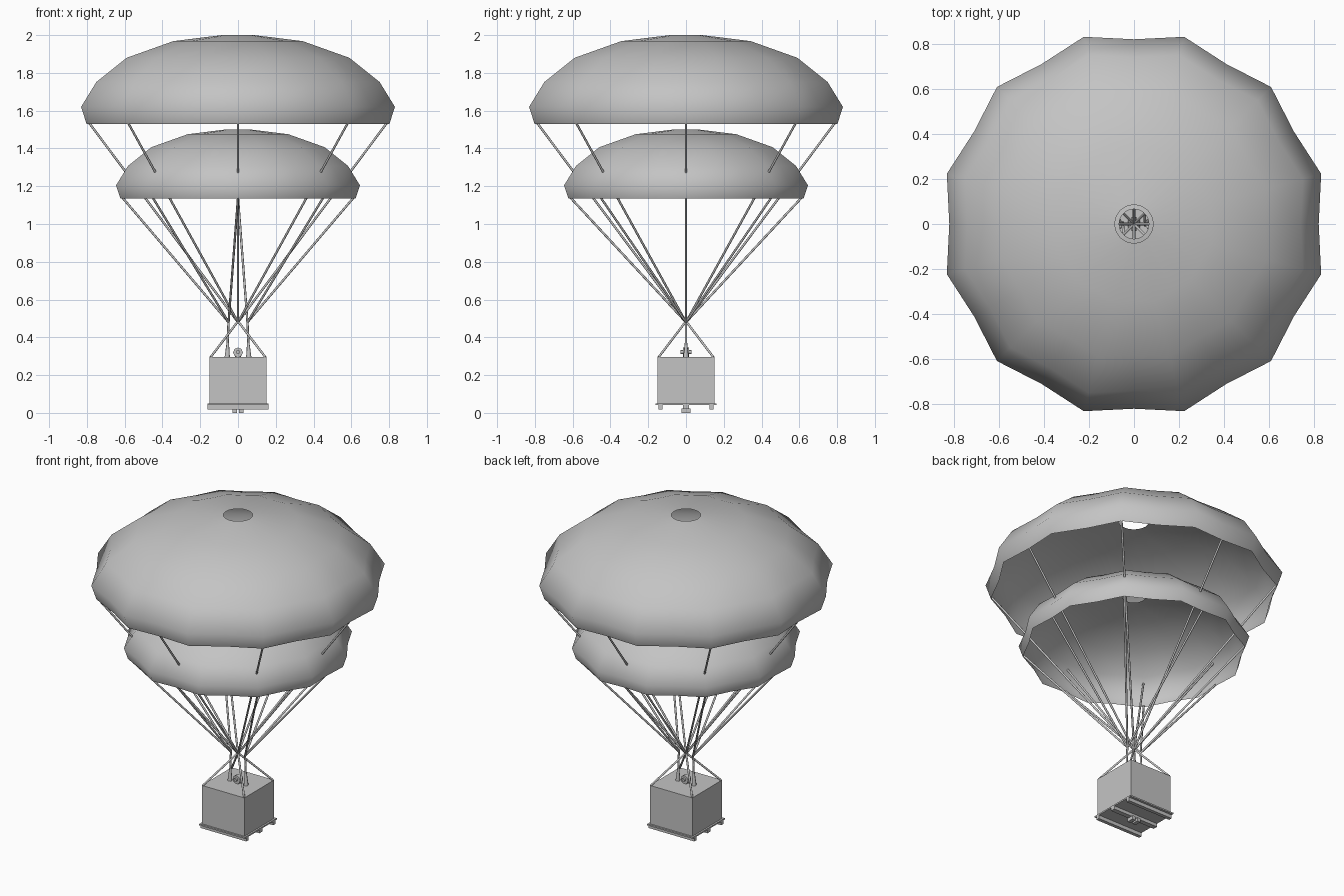
import bpy, bmesh
from math import sin, cos, radians
from mathutils import Vector

if "Cube" in bpy.data.objects:
    bpy.data.objects.remove(bpy.data.objects["Cube"])

grey = bpy.data.materials.new("plain grey")
grey.diffuse_color = (0.55, 0.55, 0.55, 1)
grey.use_nodes = True
grey.node_tree.nodes["Principled BSDF"].inputs["Base Color"].default_value = grey.diffuse_color


def finish(name, bm, smooth=False):
    me = bpy.data.meshes.new(name)
    bm.to_mesh(me)
    bm.free()
    ob = bpy.data.objects.new(name, me)
    bpy.context.collection.objects.link(ob)
    me.materials.append(grey)
    for p in me.polygons:
        p.use_smooth = smooth
    return ob


def box(name, center, size):
    bm = bmesh.new()
    bmesh.ops.create_cube(bm, size=1)
    for v in bm.verts:
        v.co = Vector(center) + v.co * Vector(size)
    return finish(name, bm)


def rod(name, a, b, r1=0.006, r2=None, sides=8):
    a, b = Vector(a), Vector(b)
    bm = bmesh.new()
    bmesh.ops.create_cone(bm, cap_ends=True, segments=sides, radius1=r1,
                          radius2=r1 if r2 is None else r2, depth=(b - a).length)
    ob = finish(name, bm, True)
    ob.location = (a + b) / 2
    ob.rotation_mode = 'QUATERNION'
    ob.rotation_quaternion = Vector((0, 0, 1)).rotation_difference(b - a)
    ob.data.set_sharp_from_angle(angle=radians(50))
    return ob


# Canopy: 12 ribs with the fabric drawn in slightly between them, open vent on top
PROFILE = [(0.085, 0.47), (0.355, 0.438), (0.61, 0.35),
           (0.776, 0.222), (0.86, 0.09), (0.83, 0.0)]


def canopy(name, scale, base):
    bm = bmesh.new()
    rings = []
    for i, (r, z) in enumerate(PROFILE):
        ring = []
        for k in range(24):
            a = radians(15 * k)
            rr = r * (1 if k % 2 or i == 0 else 0.953)
            ring.append(bm.verts.new((rr * cos(a) * scale, rr * sin(a) * scale,
                                      base + z * scale)))
        rings.append(ring)
    for lo, hi in zip(rings[1:], rings):
        for k in range(24):
            n = (k + 1) % 24
            bm.faces.new((lo[k], lo[n], hi[n], hi[k]))
    finish(name, bm, True)


canopy("upper_canopy", 1.0, 1.53)
canopy("lower_canopy", 0.777, 1.135)

# Suspension lines, eight per canopy
for k in range(8):
    a = radians(45 * k)
    r = 0.822 if k % 2 else 0.788
    top = Vector((r * cos(a), r * sin(a), 0))
    rod("upper_line", (0, 0, 0.48), top + Vector((0, 0, 1.535)))
    side = 1 if k in (0, 1, 2, 7) else -1
    rod("lower_line", (0.05 * side, 0, 0.48), top * 0.777 + Vector((0, 0, 1.14)))

# Crate with corner slings
box("crate", (0, 0, 0.1725), (0.3, 0.3, 0.245))
for sx in (-1, 1):
    for sy in (-1, 1):
        rod("corner_sling", (0.145 * sx, 0.145 * sy, 0.295), (0, 0, 0.485))
    # Release straps and their tapered fittings
    rod("release_strap", (0.055 * sx, 0, 0.36), (0.05 * sx, 0, 0.485))
    rod("strap_fitting", (0.057 * sx, 0, 0.295), (0.054 * sx, 0, 0.375), 0.014, 0.006)

# Release knob on the lid
rod("knob_stem", (0, 0, 0.295), (0, 0, 0.32), 0.017)
rod("knob", (0, -0.016, 0.32), (0, 0.016, 0.32), 0.026)
rod("knob_axle", (0, -0.03, 0.322), (0, 0.03, 0.322), 0.01)

# Pallet
box("pallet_deck", (0, 0, 0.046), (0.322, 0.322, 0.009))
for y in (-0.135, 0.135):
    box("pallet_runner", (0, y, 0.032), (0.322, 0.022, 0.026))
box("middle_runner", (0, 0, 0.032), (0.322, 0.03, 0.022))
for x in (-0.018, 0.018):
    box("pallet_hook", (x, 0, 0.012), (0.024, 0.045, 0.024))
